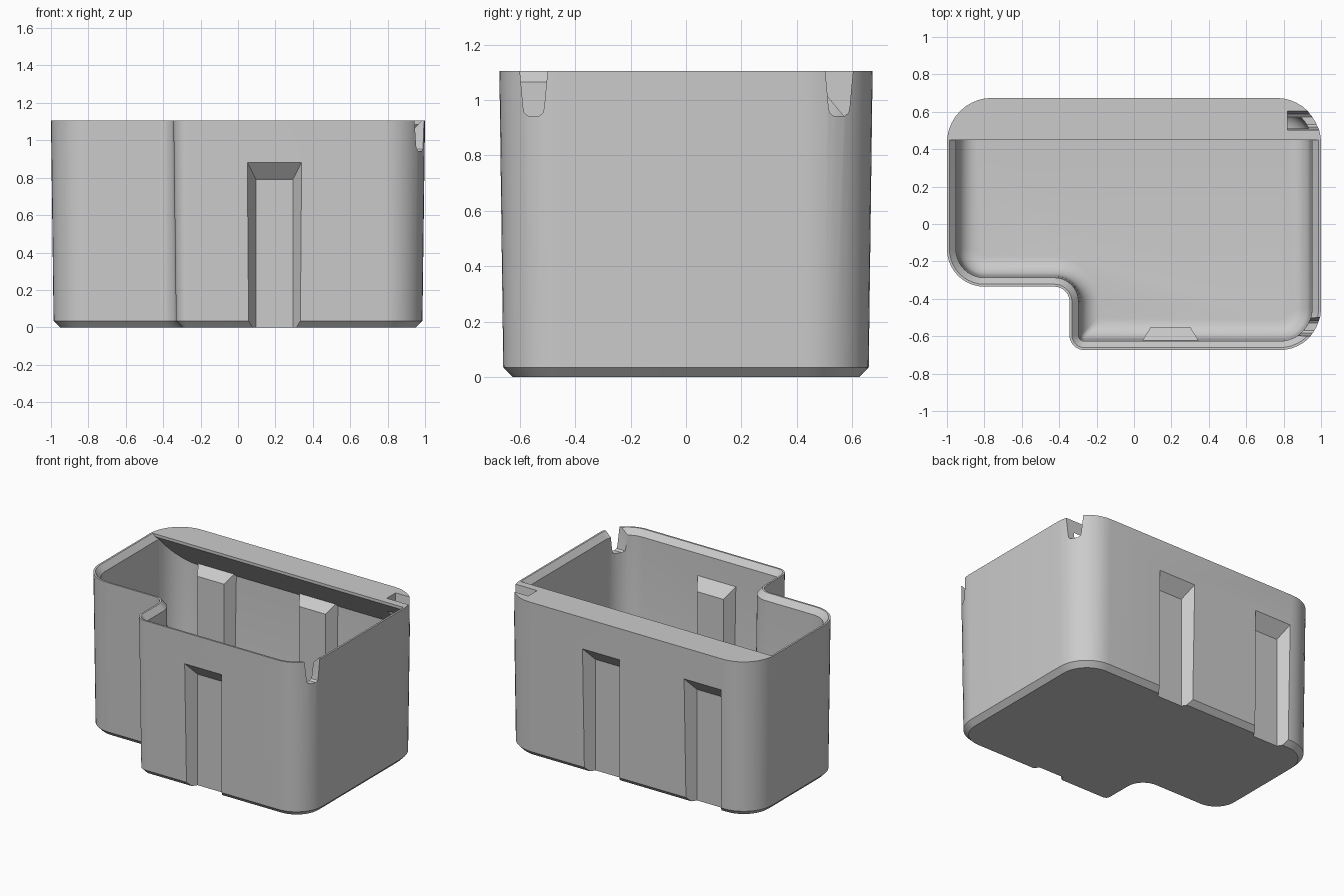
import bpy, bmesh
from math import sin, cos, pi, radians
from mathutils import Vector

if "Cube" in bpy.data.objects:
    bpy.data.objects.remove(bpy.data.objects["Cube"])

HEIGHT, DEPTH = 1.105, 0.674
# Footprint corners: x, y, fillet radius (negative = inside corner)
CORNERS = [(1, -DEPTH, 0.22), (1, DEPTH, 0.24), (-1, DEPTH, 0.24),
           (-1, -0.335, 0.2), (-0.345, -0.335, -0.08), (-0.345, -DEPTH, 0.08)]


def footprint(inset, z, steps=10):
    """Rounded footprint, moved inward by inset."""
    pts = []
    for i, (x, y, r) in enumerate(CORNERS):
        p = Vector((x, y))
        a = (p - Vector(CORNERS[i - 1][:2])).normalized()
        b = (Vector(CORNERS[(i + 1) % len(CORNERS)][:2]) - p).normalized()
        n1, n2 = Vector((-a.y, a.x)), Vector((-b.y, b.x))
        r = max(r - inset, 0.02) if r > 0 else r - inset
        centre = p + (inset + r) * (n1 + n2)
        for k in range(steps + 1):
            t = k / steps * pi / 2
            q = centre - r * (n1 * cos(t) + n2 * sin(t))
            pts.append((q.x, q.y, z))
    return pts


def loft(name, rings):
    """Closed solid through a list of matching rings."""
    bm = bmesh.new()
    loops = [[bm.verts.new(p) for p in ring] for ring in rings]
    n = len(loops[0])
    for low, high in zip(loops, loops[1:]):
        for i in range(n):
            j = (i + 1) % n
            bm.faces.new((low[i], low[j], high[j], high[i]))
    bm.faces.new(loops[0][::-1])
    bm.faces.new(loops[-1])
    bmesh.ops.recalc_face_normals(bm, faces=bm.faces)
    mesh = bpy.data.meshes.new(name)
    bm.to_mesh(mesh)
    bm.free()
    obj = bpy.data.objects.new(name, mesh)
    bpy.context.collection.objects.link(obj)
    return obj


def cut(target, cutter):
    """Subtract the cutter, then discard it."""
    mod = target.modifiers.new("cut", 'BOOLEAN')
    mod.operation, mod.solver, mod.object = 'DIFFERENCE', 'EXACT', cutter
    bpy.context.view_layer.objects.active = target
    bpy.ops.object.modifier_apply(modifier=mod.name)
    bpy.data.objects.remove(cutter)


def extrude_x(name, profile, x0, x1):
    return loft(name, [[(x, y, z) for y, z in profile] for x in (x0, x1)])


def rib(name, x, side, near, far, bottom):
    """Tapered upright block; near and far are (y, half width, top)."""
    return loft(name, [[(x - w, side * y, bottom), (x + w, side * y, bottom),
                        (x + w, side * y, top), (x - w, side * y, top)]
                       for y, w, top in (near, far)])


# Outer shell with draft and a bevelled foot
body = loft("container_body", [footprint(0.048, 0), footprint(0.014, 0.035),
                               footprint(0, HEIGHT)])

# Cavity: filleted floor, drafted walls, chamfered rim
R, FLOOR = 0.1, 0.05
rings = [footprint(0.06 + R * (1 - sin(t)), FLOOR + R * (1 - cos(t)))
         for t in [k * pi / 12 for k in range(7)]]
rings += [footprint(0.048, 1.065), footprint(0.013, HEIGHT),
          footprint(-0.022, HEIGHT + 0.04)]
cavity = loft("cavity_cutter", rings)

# Back shelf with sloping underside
cut(cavity, extrude_x("shelf", [(0.45, 1.3), (0.45, 1.085), (0.625, 0.875),
                                (0.8, 0.665), (0.8, 1.3)], -1.2, 1.2))

# Guide channels: ribs inside, matching recesses outside
CHANNELS = [(0.195, -1), (0.2, 1), (-0.6, 1)]
for x, side in CHANNELS:
    cut(cavity, rib("inner_rib", x, side, (0.68, 0.185, 0.965),
                    (0.55, 0.105, 0.835), -0.1))
cut(body, cavity)
for x, side in CHANNELS:
    cut(body, rib("recess", x, side, (0.754, 0.196, 0.98),
                  (0.594, 0.098, 0.79), -0.1))

# Notches in the rim on one side
half = [(0.054, 1.17), (0.05, HEIGHT), (0.038, 0.975), (0.034, 0.954), (0.02, 0.943)]
notch = half + [(-y, z) for y, z in reversed(half)]
for y0 in (-0.55, 0.553):
    cut(body, extrude_x("notch", [(y + y0, z) for y, z in notch], 0.82, 1.2))

# Material and shading
grey = bpy.data.materials.new("plain_grey")
grey.use_nodes = True
colour = (0.6, 0.6, 0.6, 1)
grey.diffuse_color = colour
grey.node_tree.nodes["Principled BSDF"].inputs["Base Color"].default_value = colour
body.data.materials.clear()
body.data.materials.append(grey)
for poly in body.data.polygons:
    poly.material_index = 0
bpy.ops.object.select_all(action='DESELECT')
body.select_set(True)
bpy.context.view_layer.objects.active = body
bpy.ops.object.shade_smooth_by_angle(angle=radians(25))
